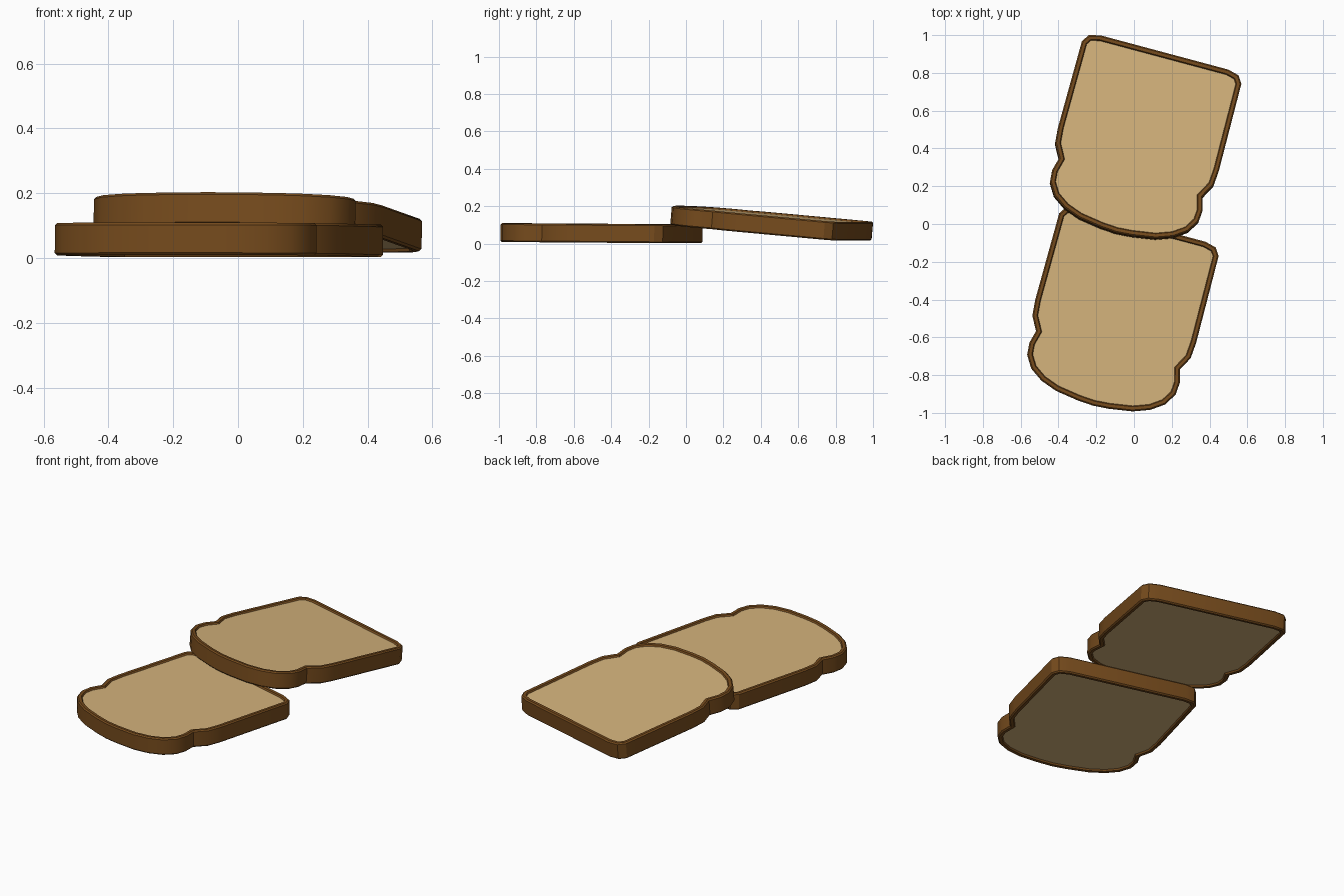
import bpy, bmesh, math
from mathutils import Vector

if "Cube" in bpy.data.objects:
    bpy.data.objects.remove(bpy.data.objects["Cube"])

# Right half of the slice outline, from domed end (y-) to flat end (y+)
HALF = [(0.085, -0.069), (0.21, -0.05), (0.298, -0.018), (0.367, 0.03),
        (0.407, 0.095), (0.412, 0.16), (0.394, 0.228), (0.434, 0.302),
        (0.441, 0.388), (0.437, 0.862), (0.41, 0.902), (0.35, 0.917)]
OUTLINE = [Vector((x, y - 0.42)) for x, y in HALF]
OUTLINE += [Vector((-p.x, p.y)) for p in reversed(OUTLINE)]
OUTLINE.append(Vector((0, -0.075 - 0.42)))
H = 0.05  # half thickness


def material(name, color):
    m = bpy.data.materials.new(name)
    m.diffuse_color = (*color, 1)
    m.use_nodes = True
    m.node_tree.nodes["Principled BSDF"].inputs["Base Color"].default_value = m.diffuse_color
    return m


def inset(d):
    """Outline moved inwards by d with mitred corners."""
    out, n = [], len(OUTLINE)
    for i, p in enumerate(OUTLINE):
        a = (p - OUTLINE[i - 1]).normalized()
        b = (OUTLINE[(i + 1) % n] - p).normalized()
        na, nb = Vector((-a.y, a.x)), Vector((-b.y, b.x))
        out.append(p + (na + nb) * d / (1 + na.dot(nb)))
    return out


def loft(name, section, mat, caps):
    """Sweep a section of (inset, z) pairs around the outline."""
    bm = bmesh.new()
    rings = [[bm.verts.new((p.x, p.y, z)) for p in inset(d)] for d, z in section]
    n = len(OUTLINE)
    for lo, hi in zip(rings, rings[1:]):
        for i in range(n):
            j = (i + 1) % n
            bm.faces.new((lo[i], lo[j], hi[j], hi[i]))
    if caps:
        bm.faces.new(rings[0][::-1])
        bm.faces.new(rings[-1])
    me = bpy.data.meshes.new(name)
    bm.to_mesh(me)
    bm.free()
    me.materials.append(mat)
    ob = bpy.data.objects.new(name, me)
    bpy.context.collection.objects.link(ob)
    bpy.context.view_layer.objects.active = ob
    ob.select_set(True)
    bpy.ops.object.shade_smooth_by_angle(angle=math.radians(30))
    ob.select_set(False)
    return ob


crust_mat = material("crust", (0.18, 0.07, 0.012))
crumb_mat = material("crumb", (0.66, 0.45, 0.20))

# Crust: outer wall with a rounded rim that dips to the crumb on both faces
rim = [(0.030, H - 0.012), (0.024, H - 0.001), (0.007, H), (0.0, H - 0.007)]
crust_section = [(d, -z) for d, z in rim] + rim[::-1]
# Crumb: recessed inner slab
crumb_section = [(0.028, -(H - 0.01)), (0.028, H - 0.01)]

for label, loc, tilt in (("lower", (-0.0885, -0.4836, 0.056), -0.4),
                         ("upper", (0.0315, 0.4264, 0.11), -5.1)):
    for part in (loft(label + "_slice_crust", crust_section, crust_mat, False),
                 loft(label + "_slice_crumb", crumb_section, crumb_mat, True)):
        part.location = loc
        part.rotation_euler = (math.radians(tilt), 0, math.radians(-15))
